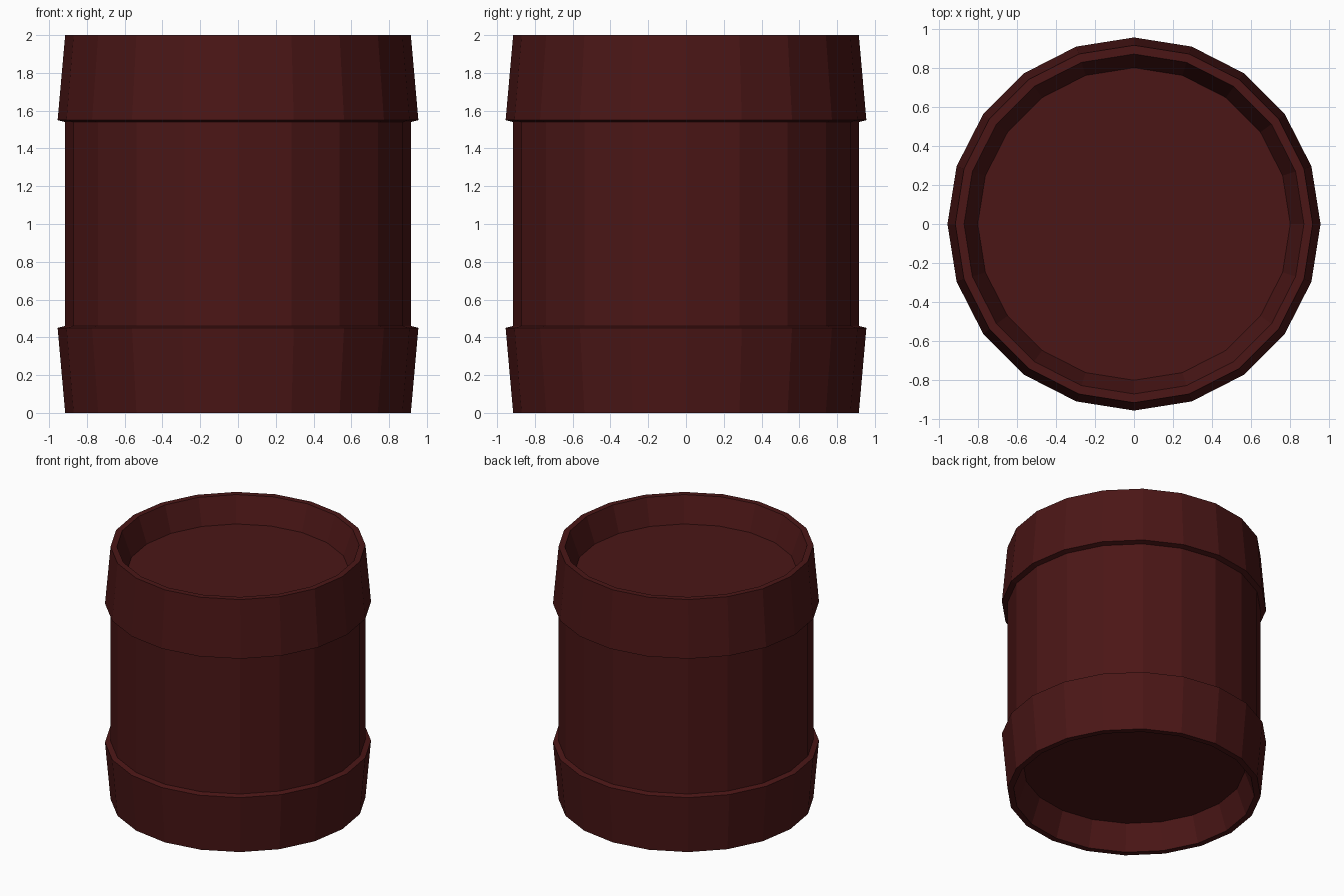
import bpy, bmesh, math

if "Cube" in bpy.data.objects:
    bpy.data.objects.remove(bpy.data.objects["Cube"])

SIDES = 20
red = bpy.data.materials.new("dark_red")
red.diffuse_color = (0.07, 0.008, 0.008, 1)
red.use_nodes = True
red.node_tree.nodes["Principled BSDF"].inputs["Base Color"].default_value = red.diffuse_color

# Upper half of the outline (radius, height): waist, flared band, rim, recessed lid
upper = [(0.915, 1.54), (0.955, 1.55), (0.915, 2.0), (0.87, 2.0), (0.80, 1.80)]
# The lower half mirrors the upper half about z = 1
profile = [(r, 2.0 - z) for r, z in reversed(upper)] + upper


def lathe(name, points):
    """Spin an outline into a faceted solid with flat end caps."""
    bm = bmesh.new()
    rings = []
    for r, z in points:
        rings.append([bm.verts.new((r * math.cos(2 * math.pi * i / SIDES),
                                    r * math.sin(2 * math.pi * i / SIDES), z))
                      for i in range(SIDES)])
    for a, b in zip(rings, rings[1:]):
        for i in range(SIDES):
            j = (i + 1) % SIDES
            bm.faces.new((a[i], a[j], b[j], b[i]))
    bm.faces.new(rings[0][::-1])
    bm.faces.new(rings[-1])
    bmesh.ops.recalc_face_normals(bm, faces=bm.faces)
    mesh = bpy.data.meshes.new(name)
    bm.to_mesh(mesh)
    bm.free()
    mesh.materials.append(red)
    obj = bpy.data.objects.new(name, mesh)
    bpy.context.collection.objects.link(obj)
    return obj


# Barrel with its two bands and recessed ends
lathe("barrel", profile)
